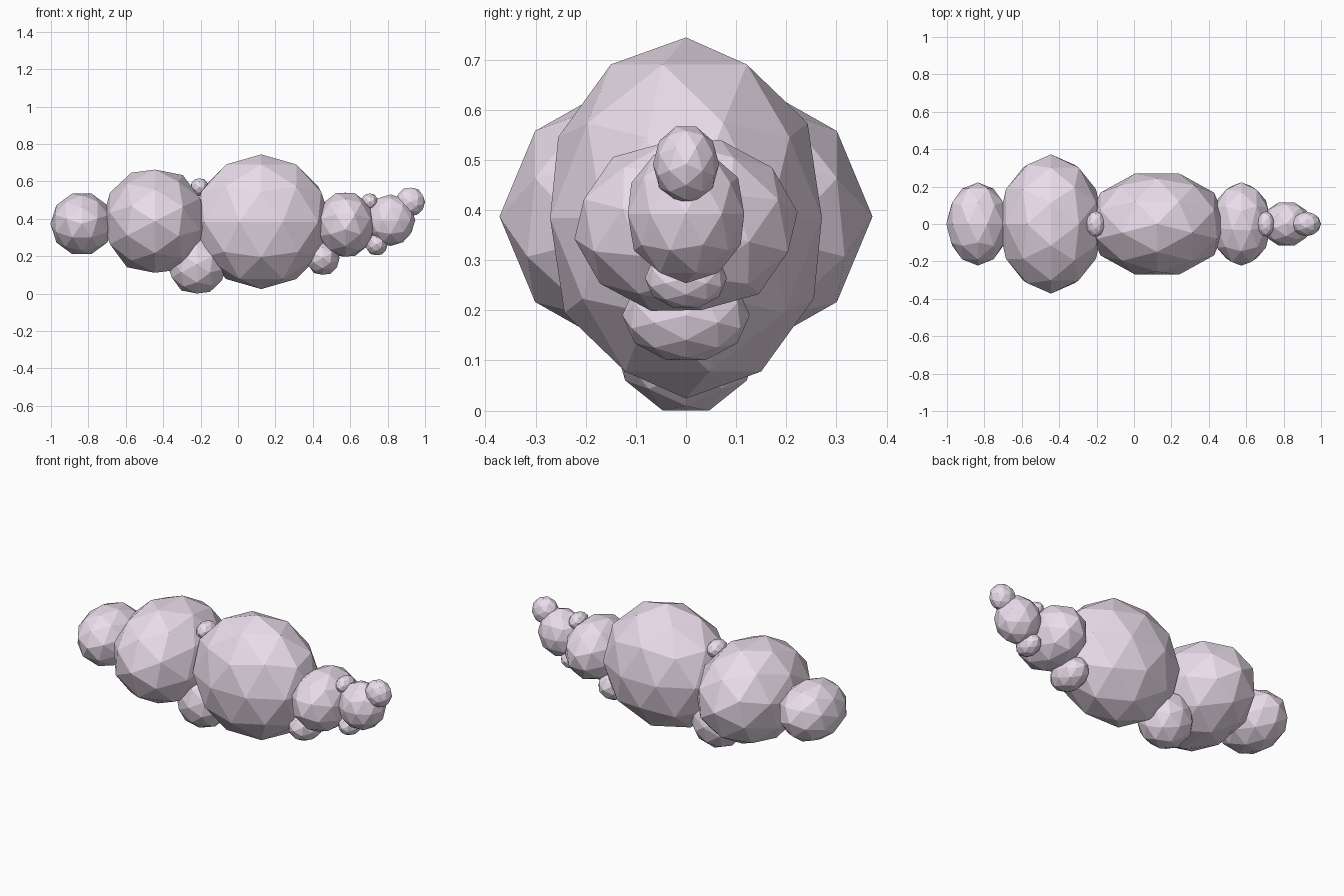
import bpy, bmesh
from math import radians
from mathutils import Matrix

if "Cube" in bpy.data.objects:
    bpy.data.objects.remove(bpy.data.objects["Cube"])

mat = bpy.data.materials.new("pale_lilac")
mat.diffuse_color = (0.82, 0.72, 0.82, 1)
mat.use_nodes = True
mat.node_tree.nodes["Principled BSDF"].inputs["Base Color"].default_value = mat.diffuse_color


def puff(name, centre, radii, turns=()):
    """Low-poly ball: turned first, then stretched to its three radii."""
    bm = bmesh.new()
    bmesh.ops.create_icosphere(bm, subdivisions=2, radius=1)
    m = Matrix.Identity(4)
    for axis, deg in turns:
        m = Matrix.Rotation(radians(deg), 4, axis) @ m
    m = Matrix.Diagonal((*radii, 1)) @ m
    bm.transform(m)
    me = bpy.data.meshes.new(name)
    bm.to_mesh(me)
    bm.free()
    me.materials.append(mat)
    ob = bpy.data.objects.new(name, me)
    ob.location = centre
    bpy.context.collection.objects.link(ob)


SIDE = (('Y', -90),)      # pole along x
QUARTER = (('Z', -90),)   # pole along z, quarter turn

# main row of the cloud, left to right
puff("left_end_puff", (-0.835, 0, 0.373), (0.168, 0.222, 0.17), (('X', 90), ('Y', -18)))
puff("left_main_puff", (-0.444, 0, 0.387), (0.283, 0.372, 0.29), SIDE)
puff("centre_puff", (0.124, 0, 0.384), (0.376, 0.285, 0.36), QUARTER)
puff("right_puff", (0.574, 0, 0.369), (0.163, 0.225, 0.179), (('Z', 90), ('X', -18)))
puff("right_small_puff", (0.815, 0, 0.392), (0.133, 0.122, 0.138), QUARTER)
puff("right_tip_puff", (0.922, 0, 0.491), (0.078, 0.066, 0.079), SIDE)

# puffs underneath
puff("bottom_puff", (-0.22, 0, 0.157), (0.158, 0.15, 0.165), SIDE)
puff("lower_right_puff", (0.453, 0, 0.19), (0.09, 0.127, 0.094), SIDE)
puff("lower_tip_puff", (0.74, 0, 0.264), (0.06, 0.082, 0.062), SIDE)

# tiny puffs on top
puff("upper_middle_puff", (-0.205, 0, 0.568), (0.05, 0.07, 0.05), SIDE)
puff("upper_right_puff", (0.705, 0, 0.49), (0.046, 0.068, 0.047), SIDE)
